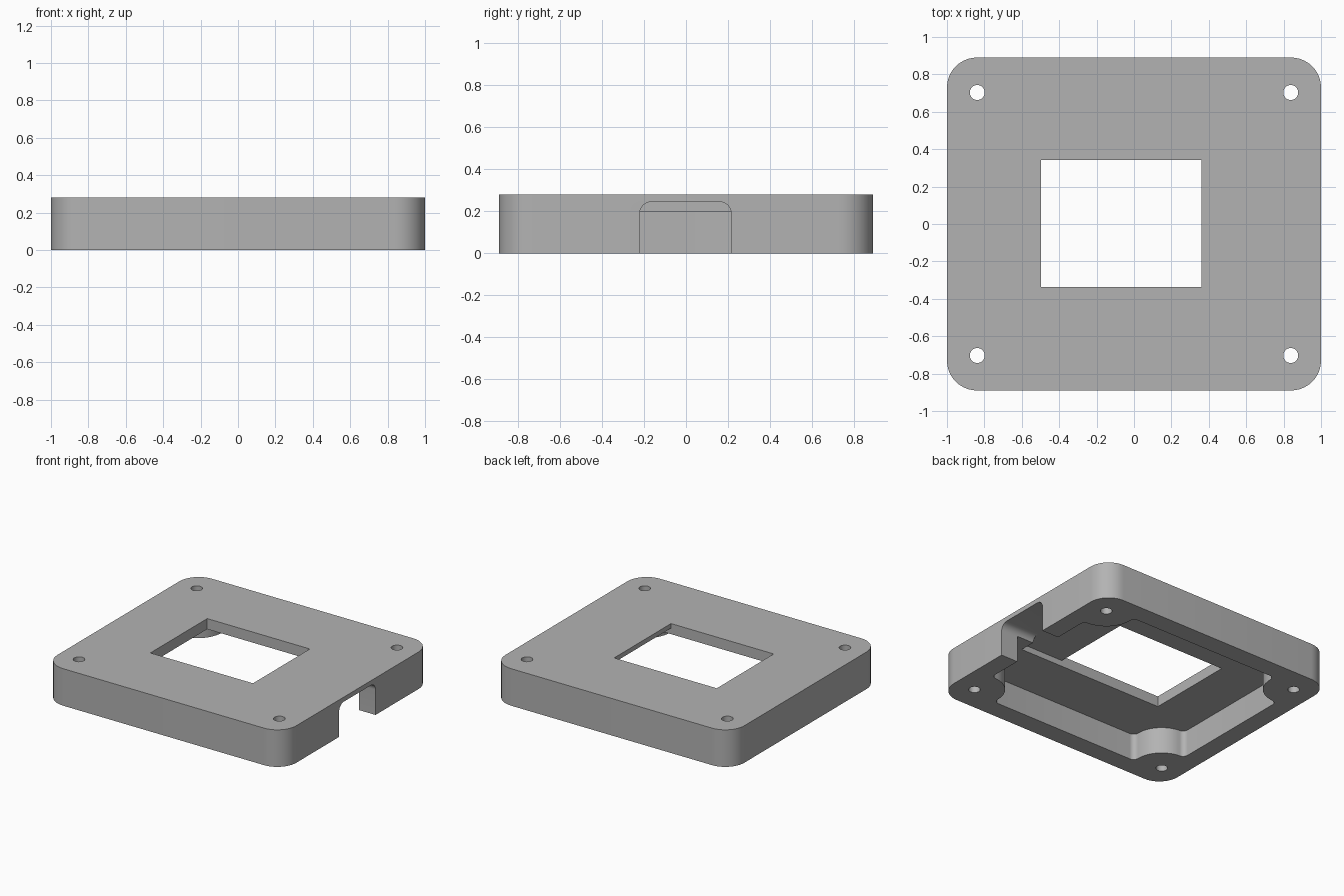
import bpy, bmesh
from math import sin, cos, radians, degrees, atan2, sqrt, pi
from mathutils import Vector

cube = bpy.data.objects.get("Cube")
if cube:
    bpy.data.objects.remove(cube, do_unlink=True)

HALF_X, HALF_Y, HEIGHT = 1.0, 0.89, 0.28
WALL_X, WALL_Y, CEILING = 0.86, 0.745, 0.2
SCREW = Vector((0.838, 0.703))
BOSS_R, FILLET_R, HOLE_R = 0.21, 0.04, 0.04

grey = bpy.data.materials.new("grey_plastic")
grey.use_nodes = True
grey.diffuse_color = (0.45, 0.45, 0.45, 1)
grey.node_tree.nodes["Principled BSDF"].inputs["Base Color"].default_value = (0.45, 0.45, 0.45, 1)


def arc(centre, r, a0, a1, steps=10):
    angles = [radians(a0 + (a1 - a0) * i / steps) for i in range(steps + 1)]
    return [(centre[0] + r * cos(a), centre[1] + r * sin(a)) for a in angles]


def rectangle(x0, x1, y0, y1, r=0.0):
    if not r:
        return [(x0, y0), (x1, y0), (x1, y1), (x0, y1)]
    corners = [(x1 - r, y1 - r), (x0 + r, y1 - r), (x0 + r, y0 + r), (x1 - r, y0 + r)]
    return [p for i, c in enumerate(corners) for p in arc(c, r, 90 * i, 90 * i + 90)]


def prism(name, outline, low, high, along_x=False):
    """Extrude an outline along z, or a (y, z) outline along x."""
    place = (lambda a, b, c: (c, a, b)) if along_x else (lambda a, b, c: (a, b, c))
    bm = bmesh.new()
    face = bm.faces.new([bm.verts.new(place(a, b, low)) for a, b in outline])
    side = bmesh.ops.extrude_face_region(bm, geom=[face])
    verts = [g for g in side["geom"] if isinstance(g, bmesh.types.BMVert)]
    bmesh.ops.translate(bm, verts=verts, vec=place(0, 0, high - low))
    bmesh.ops.recalc_face_normals(bm, faces=bm.faces)
    mesh = bpy.data.meshes.new(name)
    bm.to_mesh(mesh)
    bm.free()
    mesh.materials.append(grey)
    obj = bpy.data.objects.new(name, mesh)
    bpy.context.collection.objects.link(obj)
    return obj


def pocket_outline():
    """Inner wall with a filleted round screw boss in each corner."""
    reach = BOSS_R + FILLET_R
    cx, cy = WALL_X - FILLET_R, WALL_Y - FILLET_R
    side = Vector((cx, SCREW.y - sqrt(reach ** 2 - (SCREW.x - cx) ** 2)))
    back = Vector((SCREW.x - sqrt(reach ** 2 - (SCREW.y - cy) ** 2), cy))

    def angle(a, b):
        return degrees(atan2(b.y - a.y, b.x - a.x))

    quarter = arc(side, FILLET_R, 0, angle(side, SCREW))
    quarter += arc(SCREW, BOSS_R, angle(SCREW, side) % 360, angle(SCREW, back) % 360, 16)[1:-1]
    quarter += arc(back, FILLET_R, angle(back, SCREW), 90)
    points = []
    for sx, sy in ((1, 1), (-1, 1), (-1, -1), (1, -1)):
        points += [(sx * x, sy * y) for x, y in quarter[::sx * sy]]
    return points


# Outer shell
case = prism("case_cover", rectangle(-HALF_X, HALF_X, -HALF_Y, HALF_Y, 0.16), 0, HEIGHT)

# Underside pocket, display window, recess beside it and side cable channel
cutters = [
    prism("pocket_cutter", pocket_outline(), -0.1, CEILING),
    prism("window_cutter", rectangle(-0.497, 0.362, -0.338, 0.342), 0.1, 0.4),
    prism("recess_cutter", rectangle(0.3, 0.72, -0.338, 0.342), 0.1, 0.245),
    prism("channel_cutter", rectangle(-0.22, 0.215, -0.3, 0.245, 0.055), 0.68, 1.1, True),
]

# Screw holes
for sx in (-1, 1):
    for sy in (-1, 1):
        centre = (sx * SCREW.x, sy * SCREW.y)
        cutters.append(prism("screw_hole_cutter", arc(centre, HOLE_R, 0, 360, 32)[:-1], -0.1, 0.4))

# Cut the shell and drop the cutters
bpy.ops.object.select_all(action="DESELECT")
case.select_set(True)
bpy.context.view_layer.objects.active = case
for cutter in cutters:
    cutter.hide_render = True
    cut = case.modifiers.new("cut", "BOOLEAN")
    cut.operation = "DIFFERENCE"
    cut.solver = "EXACT"
    cut.object = cutter
    bpy.ops.object.modifier_apply(modifier=cut.name)
    bpy.data.objects.remove(cutter, do_unlink=True)

bpy.ops.object.shade_smooth_by_angle(angle=pi / 6)
